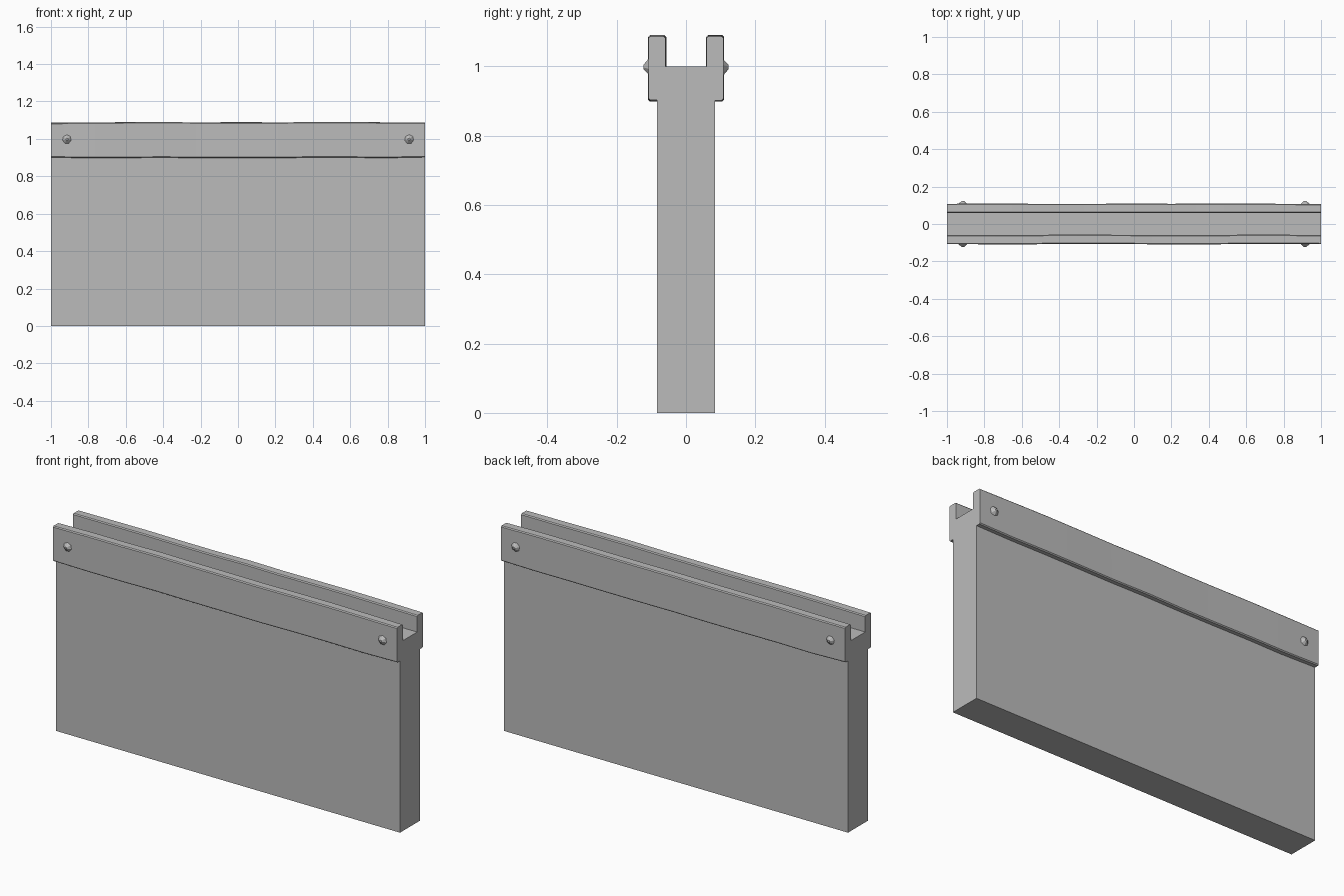
import bpy, bmesh, math, random
from mathutils import Matrix, Vector

random.seed(4)
cube = bpy.data.objects.get("Cube")
if cube:
    bpy.data.objects.remove(cube, do_unlink=True)

# Single grey material
grey = bpy.data.materials.new("plain grey")
grey.use_nodes = True
colour = (0.5, 0.5, 0.5, 1)
grey.diffuse_color = colour
grey.node_tree.nodes["Principled BSDF"].inputs["Base Color"].default_value = colour


def add_object(name, bm, smooth=False):
    bmesh.ops.recalc_face_normals(bm, faces=bm.faces)
    mesh = bpy.data.meshes.new(name)
    bm.to_mesh(mesh)
    bm.free()
    mesh.materials.append(grey)
    obj = bpy.data.objects.new(name, mesh)
    bpy.context.collection.objects.link(obj)
    if smooth:
        bpy.ops.object.select_all(action='DESELECT')
        obj.select_set(True)
        bpy.context.view_layer.objects.active = obj
        bpy.ops.object.shade_smooth_by_angle(angle=math.radians(30))
    return obj


# Wall slab
bm = bmesh.new()
bmesh.ops.create_cube(bm, size=1, matrix=Matrix.Translation((0, 0, 0.5))
                      @ Matrix.Diagonal((2, 0.166, 1, 1)))
add_object("wall_slab", bm)


def rail(name, y):
    """Chamfered plank whose long edges are slightly hand-hewn."""
    hy, hz, c, mid = 0.025, 0.095, 0.005, 0.994
    profile = [(-hy + c, -hz), (hy - c, -hz), (hy, c - hz), (hy, hz - c),
               (hy - c, hz), (c - hy, hz), (-hy, hz - c), (-hy, c - hz)]
    bm = bmesh.new()
    rings = []
    steps = 10
    for i in range(steps + 1):
        x = -1 + 2 * i / steps
        dy, dz = (random.uniform(-0.0015, 0.0015) for _ in range(2))
        shrink = 0.97 if i in (0, steps) else 1
        rings.append([bm.verts.new((x, y + dy + py * shrink, mid + dz + pz * shrink))
                      for py, pz in profile])
    n = len(profile)
    for a, b in zip(rings, rings[1:]):
        for k in range(n):
            bm.faces.new((a[k], a[(k + 1) % n], b[(k + 1) % n], b[k]))
    bm.faces.new(rings[0])
    bm.faces.new(rings[-1])
    add_object(name, bm, smooth=True)


def bolt(name, x, side):
    """Low faceted stud pointing out of the rail."""
    bm = bmesh.new()
    turn = Matrix.Rotation(math.radians(-90 * side), 4, 'X')
    bmesh.ops.create_cone(bm, cap_ends=True, segments=7, radius1=0.03, radius2=0.006,
                          depth=0.02, matrix=Matrix.Translation((x, side * 0.113, 0.998)) @ turn)
    add_object(name, bm, smooth=True)


# Rails and studs on both faces
for word, side in (("front", -1), ("back", 1)):
    rail(word + "_rail", side * 0.083)
    for end, x in (("right", -0.915), ("left", 0.915)):
        bolt(f"{word}_{end}_bolt", x, side)
